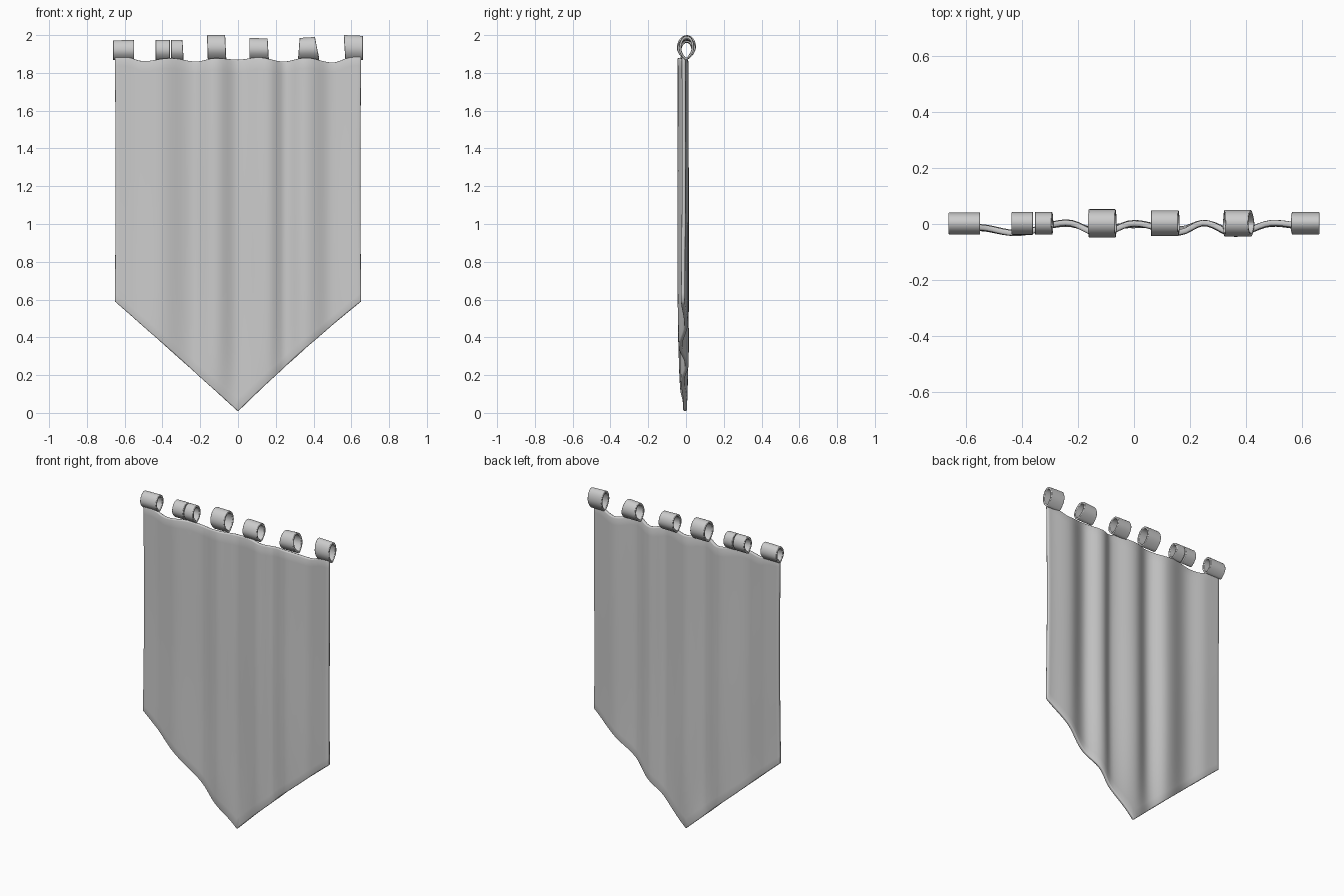
import bpy, bmesh
from math import sin, cos, pi, exp

if "Cube" in bpy.data.objects:
    bpy.data.objects.remove(bpy.data.objects["Cube"])


def finish(name, bm, angle):
    bmesh.ops.recalc_face_normals(bm, faces=bm.faces)
    me = bpy.data.meshes.new(name)
    bm.to_mesh(me)
    bm.free()
    ob = bpy.data.objects.new(name, me)
    bpy.context.collection.objects.link(ob)
    bpy.ops.object.select_all(action='DESELECT')
    ob.select_set(True)
    bpy.context.view_layer.objects.active = ob
    bpy.ops.object.shade_smooth_by_angle(angle=angle)
    return ob


def curve(points, x):
    """Smoothly eased interpolation through (x, value) points."""
    for (xa, a), (xb, b) in zip(points, points[1:]):
        if x <= xb:
            t = max(0, (x - xa) / (xb - xa))
            return a + (b - a) * (1 - cos(pi * t)) / 2
    return points[-1][1]


# Cloth: pointed panel with hanging folds and a sagging top hem
HALF = 0.652
FOLDS = [(-.652, -.012), (-.56, -.012), (-.42, -.033), (-.24, .004), (-.12, -.035),
         (0, .002), (.16, -.03), (.25, .004), (.36, -.034), (.5, .004), (.652, -.013)]
HEM = [(-.652, 1.885), (-.6, 1.885), (-.5, 1.862), (-.36, 1.878), (-.22, 1.86),
       (-.12, 1.878), (0, 1.87), (.11, 1.882), (.24, 1.86), (.36, 1.88),
       (.5, 1.855), (.61, 1.885), (.652, 1.885)]


def cloth_point(u, t):
    x = u * HALF
    a = abs(u)
    low = 0.008 + 0.582 * a + (0.06 * a * (1 - a) if u > 0 else 0.015 * a * (1 - a))
    z = low + t * (curve(HEM, x) - low)
    fade = 1 - exp(-z / 0.18)
    y = -0.006 + (curve(FOLDS, x) + 0.006) * fade
    y += 0.004 * sin(5 * x + 3 * z) * (1 - t) * fade
    side = 1 - 0.006 * sin(pi * t) * a
    return x * side, y, z


COLS, ROWS = 64, 28
bm = bmesh.new()
grid = [[bm.verts.new(cloth_point(2 * i / COLS - 1, j / ROWS)) for i in range(COLS + 1)]
        for j in range(ROWS + 1)]
for j in range(ROWS):
    for i in range(COLS):
        bm.faces.new((grid[j][i], grid[j][i + 1], grid[j + 1][i + 1], grid[j + 1][i]))
cloth = finish("banner_cloth", bm, 0.9)
solid = cloth.modifiers.new("thickness", 'SOLIDIFY')
solid.thickness = 0.02
solid.offset = 0
bev = cloth.modifiers.new("soft_edge", 'BEVEL')
bev.width = 0.006
bev.segments = 2
bev.limit_method = 'ANGLE'
bev.angle_limit = 1.0


# Hanging loops: teardrop straps wrapped around an open hole
def strap(name, x0, x1, top, y0, y1, lean0=0, lean1=0, drop=0, n=28):
    bottom, wall = 1.868, 0.013
    yc, w = (y0 + y1) / 2, (y1 - y0) / 2
    bm = bmesh.new()
    rings = []
    for k in range(n):
        a = 2 * pi * k / n
        ring = []
        for end, inset in ((0, 0), (1, 0), (1, wall), (0, wall)):
            h = (top - (drop if end else 0) - bottom) / 2
            c, s = cos(a), sin(a)
            pinch = 1 - 0.45 * max(0, -c) ** 2
            rise = (1 + c) / 2
            x = x1 + lean1 * rise if end else x0 + lean0 * rise
            y = yc * rise + (w - inset) * s * pinch
            z = bottom + h + (h - inset) * c
            ring.append(bm.verts.new((x, y, z)))
        rings.append(ring)
    for k in range(n):
        p, q = rings[k], rings[(k + 1) % n]
        for m in range(4):
            bm.faces.new((p[m], p[(m + 1) % 4], q[(m + 1) % 4], q[m]))
    ob = finish(name, bm, 0.9)
    b = ob.modifiers.new("soft_edge", 'BEVEL')
    b.width = 0.003
    b.segments = 2
    b.limit_method = 'ANGLE'
    b.angle_limit = 1.0


strap("loop_far_left", -.662, -.55, 1.972, -.036, .043, 0, 0, -.002)
strap("loop_left_a", -.437, -.36, 1.975, -.036, .046)
strap("loop_left_b", -.354, -.288, 1.975, -.036, .045, 0, -.006)
strap("loop_centre_left", -.16, -.062, 2.0, -.046, .055, -.004, -.006)
strap("loop_centre_right", .06, .163, 1.985, -.04, .052, 0, -.006, .003)
strap("loop_right", .318, .43, 1.985, -.043, .052, .008, -.022, -.005)
strap("loop_far_right", .568, .662, 2.0, -.036, .045, -.008, 0, .004)
